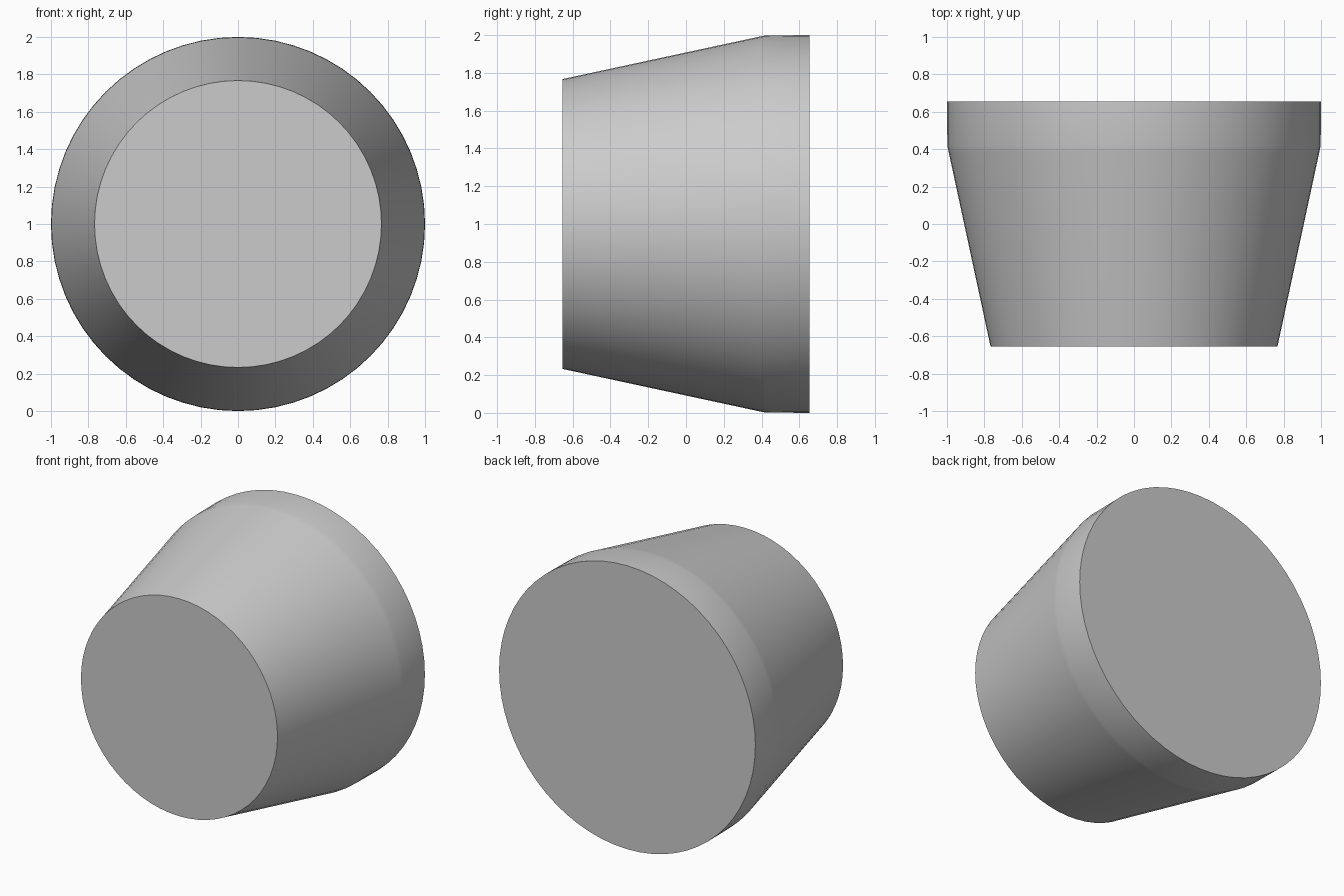
import bpy, bmesh
from math import sin, cos, pi, radians

if "Cube" in bpy.data.objects:
    bpy.data.objects.remove(bpy.data.objects["Cube"])

SIDES = 64
CENTRE_Z = 1.0
# Profile along the y axis: (y, radius), small front face to wide rear rim
PROFILE = [(-0.655, 0.767), (0.385, 0.991), (0.42, 0.998), (0.655, 1.0)]

# Tapered plug body lying along y
bm = bmesh.new()
rings = [[bm.verts.new((r * cos(2 * pi * i / SIDES), y, CENTRE_Z + r * sin(2 * pi * i / SIDES)))
          for i in range(SIDES)] for y, r in PROFILE]
for a, b in zip(rings, rings[1:]):
    for i in range(SIDES):
        j = (i + 1) % SIDES
        bm.faces.new((a[i], a[j], b[j], b[i]))

# Flat end caps
bm.faces.new(rings[0])
bm.faces.new(rings[-1])
bmesh.ops.recalc_face_normals(bm, faces=bm.faces[:])

mesh = bpy.data.meshes.new("tapered_plug")
bm.to_mesh(mesh)
bm.free()
plug = bpy.data.objects.new("tapered_plug", mesh)
bpy.context.collection.objects.link(plug)

# Smooth wall, crisp cap edges
bpy.context.view_layer.objects.active = plug
plug.select_set(True)
bpy.ops.object.shade_smooth_by_angle(angle=radians(30))
